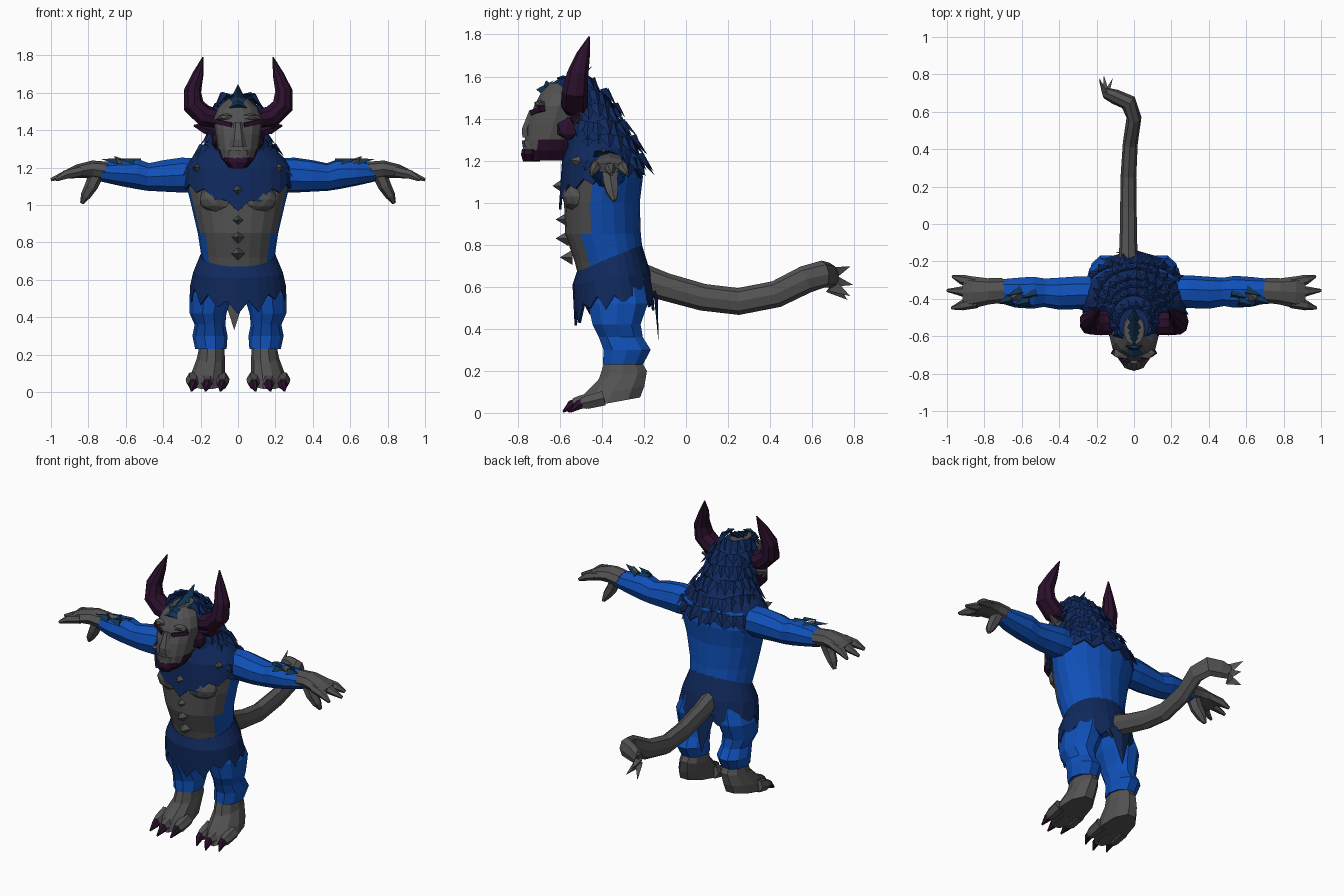
import bpy, bmesh, math, random
from mathutils import Vector, Matrix

random.seed(4)
cube = bpy.data.objects.get("Cube")
if cube:
    bpy.data.objects.remove(cube, do_unlink=True)


def material(name, rgb):
    mat = bpy.data.materials.new(name)
    mat.use_nodes = True
    mat.diffuse_color = (*rgb, 1)
    mat.node_tree.nodes["Principled BSDF"].inputs["Base Color"].default_value = (*rgb, 1)
    return mat


blue = material("bright blue fur", (.005, .08, .48))
navy = material("dark blue fur", (.005, .022, .11))
grey = material("grey skin", (.085, .085, .085))
plum = material("dark plum horn", (.024, .005, .026))
teal = material("dark teal fur", (.006, .035, .085))


def finish(name, bm, mats, rule=None):
    """Turn a bmesh into a flat shaded object, colouring faces by a rule."""
    bmesh.ops.recalc_face_normals(bm, faces=bm.faces)
    if rule:
        for face in bm.faces:
            face.material_index = rule(face.calc_center_median(), face.normal)
    mesh = bpy.data.meshes.new(name)
    bm.to_mesh(mesh)
    bm.free()
    for mat in mats:
        mesh.materials.append(mat)
    obj = bpy.data.objects.new(name, mesh)
    bpy.context.collection.objects.link(obj)
    return obj


def loft(name, stations, mats, n=10, ref=None, rule=None, side=1, hem=None):
    """Skin ellipses (x, y, z, width, depth, tilt); level rings unless ref is given."""
    bm = bmesh.new()
    points = [Vector((s[0] * side, s[1], s[2])) for s in stations]
    rings = []
    for k, (p, s) in enumerate(zip(points, stations)):
        a, b = Vector((1, 0, 0)), Vector((0, 1, 0))
        if ref:
            t = (points[min(k + 1, len(points) - 1)] - points[max(k - 1, 0)]).normalized()
            a = Vector(ref).cross(t).normalized()
            b = t.cross(a)
        tilt = s[5] if len(s) > 5 else 0
        ring = []
        for j in range(n):
            ang = math.tau * j / n
            co = p + a * s[3] * math.cos(ang) + b * s[4] * math.sin(ang)
            co.z += tilt * math.sin(ang)
            if hem and k == len(points) - 1:
                co.z -= hem(j, ang)
            ring.append(bm.verts.new(co))
        rings.append(ring)
    for low, high in zip(rings, rings[1:]):
        for j in range(n):
            i = (j + 1) % n
            bm.faces.new((low[j], low[i], high[i], high[j]))
    if not hem:
        bm.faces.new(rings[0])
        bm.faces.new(rings[-1])
    obj = finish(name, bm, mats, rule)
    if hem:
        obj.modifiers.new("thickness", "SOLIDIFY").thickness = .012
    return obj


def tuft(bm, base, direction, normal, width, length, thick=.02):
    """Add one pointed lock of fur."""
    p, d, nor = Vector(base), Vector(direction).normalized(), Vector(normal).normalized()
    s = d.cross(nor).normalized() * width
    l, r, top, tip = [bm.verts.new(v) for v in (p - s, p + s, p + nor * thick, p + d * length)]
    for f in ((l, r, top), (l, top, tip), (top, r, tip), (r, l, tip)):
        bm.faces.new(f)


def stud(name, loc, size, height, axis=(0, -1, 0)):
    bm = bmesh.new()
    bmesh.ops.create_cone(bm, cap_ends=True, segments=4, radius1=size, radius2=0, depth=height)
    turn = Vector(axis).to_track_quat("Z", "Y").to_matrix().to_4x4()
    bm.transform(Matrix.Translation(loc) @ turn)
    return finish(name, bm, [grey])


def ball(name, loc, scale, mat, detail=2):
    bm = bmesh.new()
    bmesh.ops.create_icosphere(bm, subdivisions=detail, radius=1)
    bm.transform(Matrix.Translation(loc) @ Matrix.Diagonal((*scale, 1)))
    return finish(name, bm, [mat])


# Torso with a grey belly
loft("torso", [(0, -.36, .6, .18, .14), (0, -.365, .72, .195, .165), (0, -.395, .85, .215, .18),
               (0, -.4, 1, .25, .18), (0, -.385, 1.12, .28, .18), (0, -.375, 1.22, .26, .16),
               (0, -.39, 1.3, .17, .13)], [blue, grey], n=20,
     rule=lambda c, nor: int(c.y < -.46))
for z in (.74, .83, .92):
    stud("belly_stud", (0, -.59 if z > .8 else -.57, z), .036, .06)

# Ragged skirt, dipping at the front
loft("skirt", [(0, -.365, .735, .2, .155, .065), (0, -.355, .64, .24, .185, .03),
               (0, -.34, .56, .258, .19)], [navy], n=28,
     hem=lambda j, a: (j % 2) * random.uniform(.04, .08) + .08 * max(0, -math.sin(a)) ** 3)
bm = bmesh.new()
tuft(bm, (-.02, -.155, .58), (0, .1, -1), (0, 1, 0), .08, .25)
finish("skirt_back_flap", bm, [navy, grey], lambda c, nor: int(nor.y < -.3))

# Shoulder collar, pointed on the chest
loft("collar", [(0, -.42, 1.34, .15, .13), (0, -.4, 1.26, .24, .17), (0, -.4, 1.2, .285, .19),
                (0, -.4, 1.13, .29, .205, .04)], [navy], n=28,
     hem=lambda j, a: (j % 2) * random.uniform(.03, .05) + .08 * max(0, -math.sin(a)) ** 8)
stud("chest_stud", (0, -.61, 1.08), .035, .05)

# Mane core with rows of overlapping locks
mane = [(-.385, 1.2, .26, .17), (-.41, 1.29, .19, .165), (-.44, 1.37, .145, .14),
        (-.465, 1.44, .13, .125), (-.5, 1.51, .115, .115), (-.54, 1.565, .08, .09)]
loft("mane", [(0, *m) for m in mane], [navy], n=16)
bm = bmesh.new()
for row, (y, z, rx, ry) in enumerate(mane):
    count = 17 - row
    for j in range(count):
        ang = math.radians(-25 + 230 * (j + .5 * (row % 2)) / (count - .5))
        out = Vector((math.cos(ang), math.sin(ang), 0))
        base = Vector((rx * out.x, y + ry * out.y, z + random.uniform(0, .03)))
        drop = Vector((0, 0, -random.uniform(.9, 1.5)))
        tuft(bm, base, out + drop, out + Vector((0, 0, .6)), .04, random.uniform(.07, .1))
finish("mane_locks", bm, [navy])

# Crest on the forehead
bm = bmesh.new()
for k in range(5):
    y = -.69 + .045 * k
    tuft(bm, (0, y, 1.52 + .016 * k), (0, .6, .6), (0, -1, .8), .048 - .004 * k, .09, .03)
tuft(bm, (0, -.65, 1.57), (0, -.45, -.6), (0, -1, .8), .045, .08)
finish("crest", bm, [teal])

# Head, jaw and nose
loft("head", [(0, -.66, 1.2, .05, .115), (0, -.655, 1.25, .09, .125), (0, -.65, 1.3, .108, .12),
              (0, -.63, 1.38, .12, .125), (0, -.605, 1.46, .13, .12), (0, -.585, 1.52, .108, .11),
              (0, -.565, 1.57, .055, .08)], [grey, plum], n=14,
     rule=lambda c, nor: int(c.z < 1.25 or (c.z < 1.3 and c.y > -.7)))
loft("chin_beard", [(0, -.735, 1.195, .035, .04), (0, -.735, 1.23, .07, .05),
                    (0, -.73, 1.255, .075, .05)], [plum], n=8)
loft("nose", [(0, -.752, 1.31, .05, .03), (0, -.757, 1.35, .04, .028),
              (0, -.728, 1.44, .022, .02)], [grey], n=6)
loft("upper_lip", [(0, -.738, 1.265, .07, .04), (0, -.74, 1.295, .065, .04)], [grey], n=8)

# Tail, bending to one side at the end
loft("tail", [(-.03, -.22, .64, .055, .075), (-.03, -.1, .6, .047, .066), (-.03, .08, .55, .044, .064),
              (-.03, .25, .53, .042, .064), (-.02, .43, .565, .04, .064), (0, .57, .635, .04, .066),
              (-.03, .65, .66, .045, .065), (-.1, .68, .655, .04, .06), (-.15, .7, .64, .03, .045)],
     [grey], n=8, ref=(0, 0, 1))
bm = bmesh.new()
for x, z in ((-.06, -.08), (-.02, -.02), (.03, -.06), (-.05, .04)):
    tuft(bm, (-.14, .69, .64 + z / 2), (x, .1, z), (-1, 0, .3), .035, .11, .03)
finish("tail_tip", bm, [grey])

for side, label in ((1, "left"), (-1, "right")):
    def limb(part, stations, mat, n=8, ref=None):
        return loft(label + "_" + part, stations, [mat], n, ref, side=side)

    # Chest muscle and collar stud
    ball(label + "_chest", (.1 * side, -.52, 1.03), (.11, .07, .075), grey)
    stud(label + "_collar_stud", (.225 * side, -.53, 1.2), .032, .06, (side * .4, -1, .2))

    # Horn
    limb("horn", [(.08, -.53, 1.455, .05, .06), (.18, -.53, 1.475, .06, .066),
                  (.238, -.528, 1.53, .058, .064), (.244, -.515, 1.61, .047, .052),
                  (.214, -.49, 1.7, .03, .034), (.188, -.46, 1.79, .003, .004)], plum, 9, (0, 1, 0))

    # Ear with a plum inside
    ear = loft(label + "_ear", [(.1, -.52, 1.39, .03, .025), (.17, -.525, 1.41, .025, .035),
                                (.235, -.5, 1.425, .005, .006)], [grey, plum], 6, (0, 0, 1),
               lambda c, nor: int(nor.y < -.2), side)
    ball(label + "_cheek_fur", (.115 * side, -.56, 1.35), (.03, .06, .055), plum, 1)

    # Brow and eye
    bm = bmesh.new()
    bmesh.ops.create_cube(bm, size=1)
    bm.transform(Matrix.Translation((.07 * side, -.7, 1.437))
                 @ Matrix.Rotation(.5 * side, 4, "Z") @ Matrix.Rotation(-.2 * side, 4, "Y")
                 @ Matrix.Diagonal((.1, .04, .024, 1)))
    finish(label + "_eye", bm, [plum])
    ball(label + "_brow", (.06 * side, -.69, 1.47), (.06, .035, .02), grey, 1)

    # Leg and foot
    limb("leg", [(.11, -.34, .66, .09, .14), (.145, -.325, .52, .115, .15), (.16, -.33, .42, .098, .12),
                 (.15, -.31, .36, .082, .11), (.15, -.28, .3, .094, .118),
                 (.145, -.3, .23, .084, .1)], blue, 10)
    limb("foot", [(.14, -.3, .25, .066, .09), (.145, -.3, .18, .075, .12, .02),
                  (.16, -.35, .1, .09, .16, .03), (.165, -.375, .045, .095, .165, .03)], grey, 10)
    for x, y in ((.085, -.5), (.165, -.525), (.24, -.49)):
        limb("toe", [(x, y + .1, .07, .04, .04), (x, y + .02, .05, .036, .036),
                     (x, y - .01, .045, .025, .028)], grey, 6, (0, 0, 1))
        limb("toe_claw", [(x, y + .02, .05, .028, .03), (x, y - .02, .038, .024, .025),
                          (x + .01, y - .06, .005, .004, .005)], plum, 6, (0, 0, 1))

    # Arm
    limb("arm", [(.2, -.365, 1.16, .09, .09), (.3, -.365, 1.16, .09, .095), (.4, -.37, 1.155, .088, .085),
                 (.48, -.365, 1.15, .078, .075), (.54, -.365, 1.165, .088, .08),
                 (.63, -.365, 1.17, .082, .068), (.73, -.355, 1.175, .062, .05)], blue, 9, (0, 0, 1))
    bm = bmesh.new()
    for x, y in ((.52, -.37), (.56, -.41), (.6, -.36), (.65, -.4)):
        tuft(bm, (x * side, y, 1.225), (side, -.3, .25), (0, -.3, 1), .035, .09, .025)
    finish(label + "_forearm_fur", bm, [teal])
    stud(label + "_forearm_spike", (.64 * side, -.39, 1.235), .045, .07, (side * .6, -.3, .8))

    # Hand with spread fingers and a hanging thumb
    limb("hand", [(.7, -.355, 1.18, .066, .052), (.78, -.36, 1.19, .07, .048),
                  (.86, -.365, 1.18, .085, .036), (.91, -.365, 1.165, .075, .025)], grey, 8, (0, 0, 1))
    for base, tip, reach in ((-.315, -.28, .97), (-.365, -.355, 1), (-.42, -.45, .975)):
        limb("finger", [(.84, base, 1.18, .03, .028), (.92, (base + tip) / 2, 1.163, .027, .026),
                        (reach, tip, 1.135, .008, .01)], grey, 6, (0, 0, 1))
    limb("thumb", [(.755, -.36, 1.17, .04, .045), (.785, -.36, 1.1, .035, .04),
                   (.815, -.35, 1.05, .027, .032), (.835, -.34, 1.01, .01, .012)], grey, 6, (0, 1, 0))
